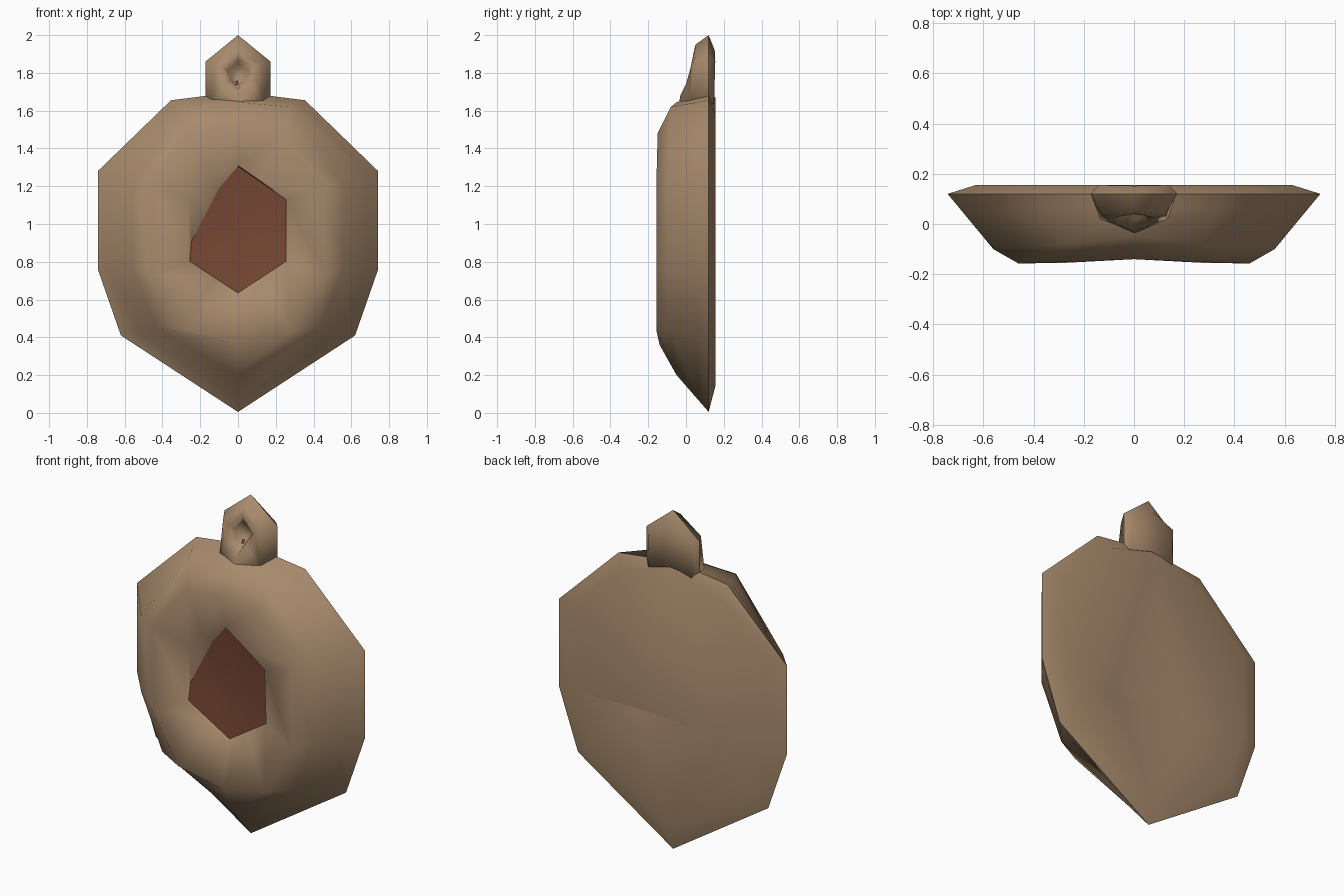
import bpy, bmesh, math

if "Cube" in bpy.data.objects:
    bpy.data.objects.remove(bpy.data.objects["Cube"])


def material(name, rgb):
    m = bpy.data.materials.new(name)
    m.diffuse_color = (*rgb, 1)
    m.use_nodes = True
    m.node_tree.nodes["Principled BSDF"].inputs["Base Color"].default_value = m.diffuse_color
    return m


BROWN = material("carved brown", (0.39, 0.255, 0.15))
RED = material("dark red stone", (0.19, 0.065, 0.035))


def ring(half):
    """Mirror a right-hand outline, listed bottom to top, into a closed loop."""
    return half + [(-x, y, z) for x, y, z in half[-2:0:-1]]


def blend(a, b, t):
    return [tuple(p + (q - p) * t for p, q in zip(u, v)) for u, v in zip(a, b)]


def skin(bm, rings):
    """Bridge successive loops of equal length and return their vertices."""
    loops = [[bm.verts.new(p) for p in r] for r in rings]
    for a, b in zip(loops, loops[1:]):
        n = len(a)
        for i in range(n):
            bm.faces.new((a[i], a[(i + 1) % n], b[(i + 1) % n], b[i]))
    return loops


def fan(bm, loop, centre):
    c = bm.verts.new(centre)
    return [bm.faces.new((loop[i], loop[(i + 1) % len(loop)], c)) for i in range(len(loop))]


def sharpen(bm, verts, closed=True):
    for i in range(len(verts) - (0 if closed else 1)):
        e = bm.edges.get((verts[i], verts[(i + 1) % len(verts)]))
        if e:
            e.smooth = False


def finish(bm, name, mats, angle):
    bmesh.ops.recalc_face_normals(bm, faces=bm.faces[:])
    me = bpy.data.meshes.new(name)
    bm.to_mesh(me)
    bm.free()
    ob = bpy.data.objects.new(name, me)
    bpy.context.collection.objects.link(ob)
    for m in mats:
        me.materials.append(m)
    bpy.ops.object.select_all(action='DESELECT')
    ob.select_set(True)
    bpy.context.view_layer.objects.active = ob
    bpy.ops.object.shade_smooth_by_angle(angle=math.radians(angle), keep_sharp_edges=True)
    return ob


# Pendant body: back panel, outer edge, base, shoulder, crest, then the opening
back = ring([(0, .155, .14), (.53, .155, .47), (.63, .155, .78),
             (.63, .155, 1.27), (.32, .155, 1.58), (0, .155, 1.67)])
edge = ring([(0, .12, .005), (.62, .12, .41), (.742, .12, .76),
             (.742, .12, 1.28), (.355, .12, 1.655), (0, .12, 1.70)])
shoulder = ring([(0, -.05, .20), (.43, -.09, .45), (.56, -.10, .77),
                 (.56, -.10, 1.22), (.27, -.08, 1.62), (0, -.05, 1.645)])
crest = ring([(0, -.14, .36), (.28, -.155, .43), (.46, -.157, .73),
              (.46, -.157, 1.21), (.23, -.15, 1.48), (0, -.14, 1.50)])
rim = ring([(0, -.09, .63), (.13, -.10, .715), (.26, -.11, .80),
            (.26, -.125, 1.13), (.13, -.12, 1.22), (0, -.12, 1.31)])
floor = [(x * .98, y + .012, .97 + (z - .97) * .985) for x, y, z in rim]
base = blend(edge, shoulder, .3)
# Sagging wall at the upper left of the opening, and a notch at the lower left
rim[7] = (-.26, -.10, 1.13)
floor[6], floor[7] = (-.10, -.095, 1.19), (-.245, -.09, .91)
base[9] = (-.51, .085, .42)

bm = bmesh.new()
loops = skin(bm, [back, edge, base, shoulder, crest, rim, floor])
# Sunken stone
for f in fan(bm, loops[-1], (0, -.06, .93)):
    f.material_index = 1
sharpen(bm, loops[-1])
sharpen(bm, loops[1])
# Back panel folded inward along a short crease
b = loops[0]
r, l = bm.verts.new((.25, .10, .76)), bm.verts.new((-.27, .10, .73))
for i in (0, 1, 2, 3, 4):
    bm.faces.new((b[i], b[i + 1], r))
for i in (5, 6, 7, 8, 9):
    bm.faces.new((b[i], b[(i + 1) % 10], l))
bm.faces.new((r, b[5], l))
bm.faces.new((l, b[0], r))
sharpen(bm, [b[2], r, l], closed=False)
finish(bm, "pendant_body", [BROWN, RED], 60)

# Hanging loop with a blind diamond-shaped hole
bm = bmesh.new()
loops = skin(bm, [
    ring([(0, .150, 1.60), (.14, .148, 1.62), (.14, .155, 1.86), (0, .152, 1.92)]),
    ring([(0, .12, 1.59), (.172, .12, 1.63), (.172, .12, 1.86), (0, .12, 2.0)]),
    ring([(0, -.04, 1.62), (.135, .02, 1.64), (.125, .04, 1.85), (0, .05, 1.95)]),
    ring([(0, -.03, 1.68), (.07, .0, 1.74), (.085, .025, 1.83), (0, .04, 1.905)]),
    ring([(0, .02, 1.71), (.033, .03, 1.76), (.06, .045, 1.81), (0, .055, 1.87)]),
    ring([(0, .07, 1.72), (.025, .07, 1.77), (.045, .08, 1.81), (0, .08, 1.85)])])
bm.faces.new(loops[0])
bm.faces.new(loops[-1])
sharpen(bm, loops[1])
finish(bm, "hanging_loop", [BROWN], 80)

# Tiny chip of stone at the bottom of the blind hole
bm = bmesh.new()
bm.faces.new([bm.verts.new(p) for p in
              [(-.012, .052, 1.735), (.004, .052, 1.735), (0, .06, 1.76), (-.016, .06, 1.755)]])
finish(bm, "stone_chip", [RED], 30)
